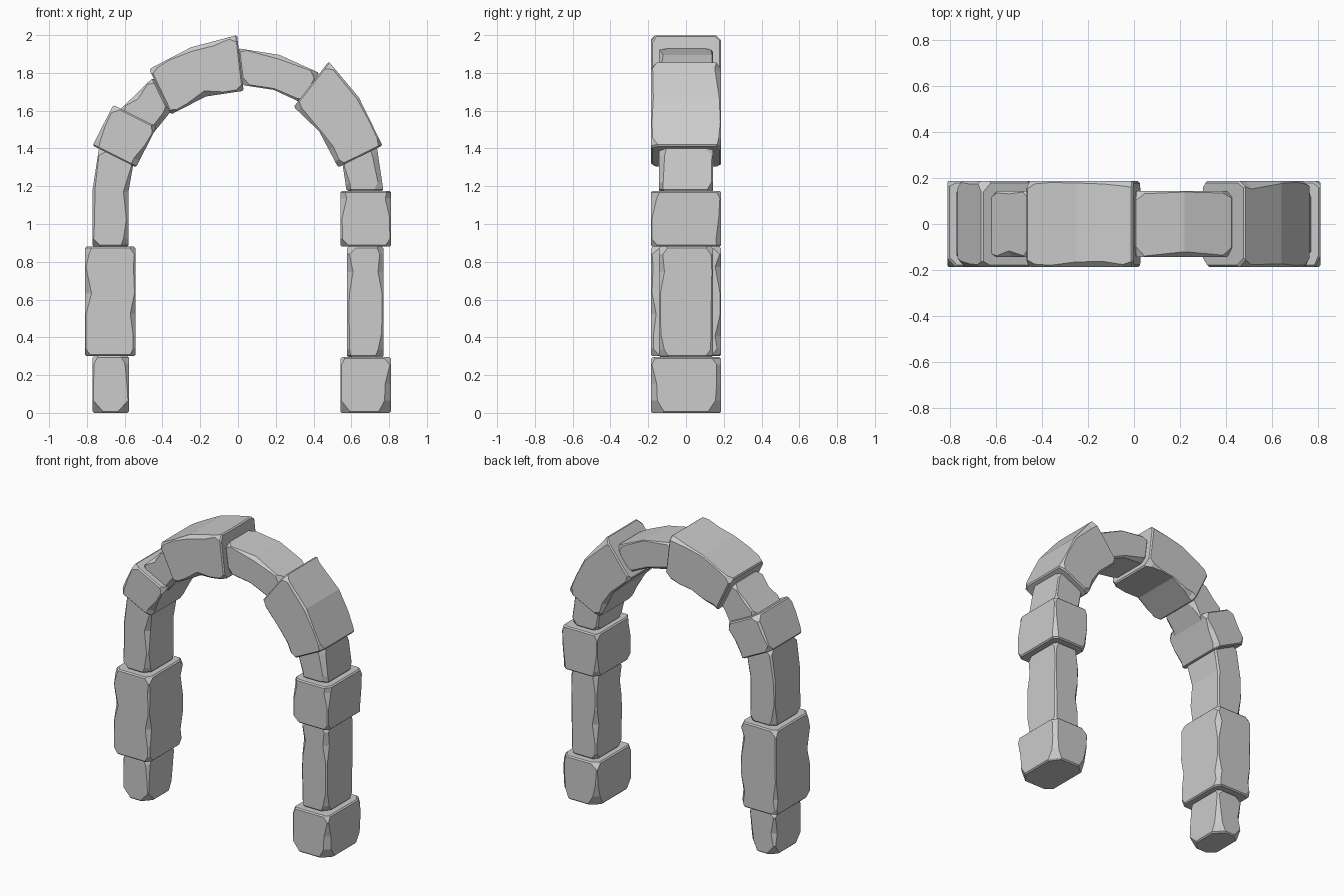
import bpy, bmesh, random
from mathutils import Vector

if "Cube" in bpy.data.objects:
    bpy.data.objects.remove(bpy.data.objects["Cube"])

random.seed(11)
WIDE, SLIM = 0.186, 0.143      # half depths of the two stone sizes


def ring(bm, a, b, h, chips):
    """Chamfered rectangle between inner point a and outer point b (xz), depth +-h."""
    a, b = Vector(a), Vector(b)
    d = (b - a).normalized()
    w = (b - a).length
    pts = []
    for (u, y, su, sy), (cu, cy) in zip(
            [(0, -h, 1, 1), (w, -h, -1, 1), (w, h, -1, -1), (0, h, 1, -1)], chips):
        pair = [(u, y + sy * cy), (u + su * cu, y)]
        pts += pair if su * sy > 0 else pair[::-1]
    return [bm.verts.new((a.x + d.x * u, y, a.y + d.y * u)) for u, y in pts]


def chips(lo, hi):
    return [(random.uniform(lo, hi), random.uniform(lo, hi)) for _ in range(4)]


def edge_wear():
    """Mostly crisp edges with an occasional dent."""
    return [(random.uniform(.02, .035),) * 2 if random.random() < .3
            else (random.uniform(.004, .013),) * 2 for _ in range(4)]


def stone(name, h, stations, base=False):
    bm = bmesh.new()
    st = [(Vector(a), Vector(b)) for a, b in stations]
    rings = []
    last = len(st) - 2
    for i in range(len(st) - 1):
        (a0, b0), (a1, b1) = st[i], st[i + 1]
        length = ((a0 + b0) / 2 - (a1 + b1) / 2).length
        ts = [0.0]
        if i == 0:
            ts.append((.065 if base else .04) / length)
        n = int(length / .11)                       # worn rings along the block
        ts += [k / n + random.uniform(-.03, .03) for k in range(1, n)]
        if i == last:
            ts += [1 - .04 / length, 1.0]
        for t in sorted(ts):
            if (i == 0 and t == 0) or t == 1:
                c = chips(.05, .075) if base and t == 0 else chips(.02, .055)
            else:
                c = edge_wear()
            rings.append(ring(bm, a0.lerp(a1, t), b0.lerp(b1, t), h, c))
    for r, s in zip(rings, rings[1:]):
        for k in range(8):
            j = (k + 1) % 8
            bm.faces.new((r[k], r[j], s[j], s[k]))
    bm.faces.new(rings[0])
    bm.faces.new(rings[-1])
    # Slim bevel around the wide end faces
    bmesh.ops.recalc_face_normals(bm, faces=bm.faces)
    me = bpy.data.meshes.new(name)
    bm.to_mesh(me)
    bm.free()
    ob = bpy.data.objects.new(name, me)
    bpy.context.collection.objects.link(ob)
    mod = ob.modifiers.new("worn_edges", 'BEVEL')
    mod.width = .008
    mod.segments = 1
    mod.limit_method = 'ANGLE'
    mod.angle_limit = 1.2


# Straight leg stones: name, side, z bottom, z top, wide?
for name, s, z0, z1, wide in [
        ("left_foot_stone", -1, 0, .30, False),
        ("left_pillar_stone", -1, .30, .88, True),
        ("right_foot_stone", 1, 0, .295, True),
        ("right_pillar_stone", 1, .295, .88, False),
        ("right_collar_stone", 1, .88, 1.175, True)]:
    i, o = (.542, .81) if wide else (.578, .77)
    stone(name, WIDE if wide else SLIM,
          [((s * i, z0), (s * o, z0)), ((s * i, z1), (s * o, z1))], z0 == 0)

# Arch stones: (inner, outer) xz point pairs along the curve
stone("left_spring_stone", SLIM, [((-.58, .88), (-.77, .88)),
      ((-.58, 1.17), (-.77, 1.18)), ((-.55, 1.34), (-.735, 1.41))])
stone("left_shoulder_stone", WIDE, [((-.54, 1.30), (-.77, 1.415)),
      ((-.43, 1.515), (-.66, 1.63))])
stone("left_link_stone", SLIM, [((-.49, 1.43), (-.63, 1.60)),
      ((-.36, 1.59), (-.45, 1.775))])
stone("crown_stone", WIDE, [((-.355, 1.58), (-.47, 1.82)),
      ((-.17, 1.675), (-.25, 1.935)), ((.03, 1.705), (-.005, 2.0))])
stone("right_link_stone", SLIM, [((.025, 1.735), (0, 1.93)),
      ((.19, 1.71), (.22, 1.895)), ((.34, 1.64), (.43, 1.80))])
stone("right_shoulder_stone", WIDE, [((.295, 1.62), (.48, 1.86)),
      ((.43, 1.49), (.64, 1.67)), ((.53, 1.30), (.765, 1.415))])
stone("right_spring_stone", SLIM, [((.55, 1.34), (.735, 1.41)),
      ((.575, 1.175), (.77, 1.175))])
